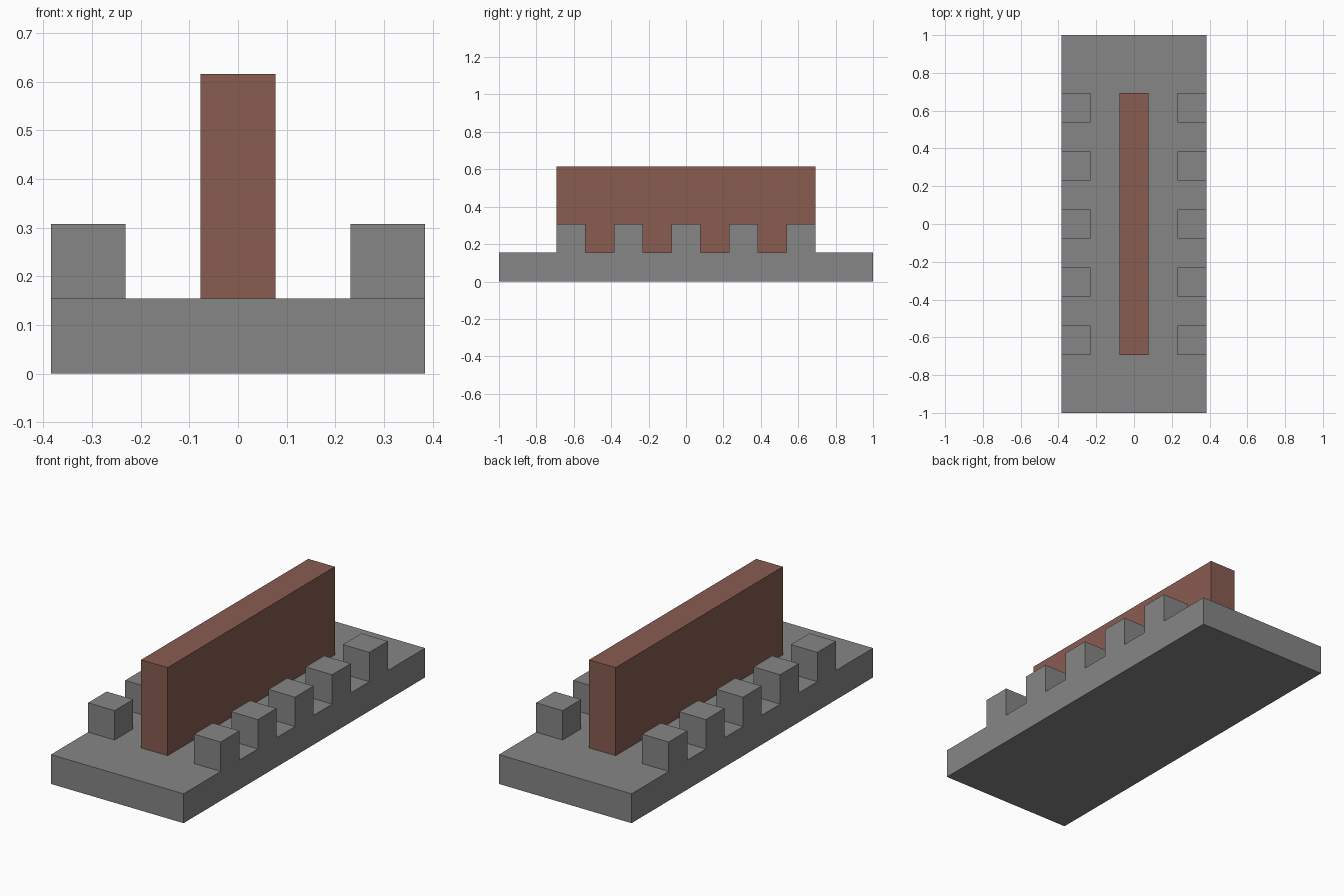
import bpy
import bmesh
from mathutils import Matrix

if "Cube" in bpy.data.objects:
    bpy.data.objects.remove(bpy.data.objects["Cube"], do_unlink=True)

U = 2 / 13  # one block


def material(name, color):
    mat = bpy.data.materials.new(name)
    mat.use_nodes = True
    mat.diffuse_color = color
    mat.node_tree.nodes["Principled BSDF"].inputs["Base Color"].default_value = color
    return mat


def block(name, size, base, mat):
    """Box with its size and the middle of its underside given in blocks."""
    bm = bmesh.new()
    bmesh.ops.create_cube(bm, size=1)
    bm.transform(Matrix.Diagonal((*[s * U for s in size], 1)))
    mesh = bpy.data.meshes.new(name)
    bm.to_mesh(mesh)
    bm.free()
    mesh.materials.append(mat)
    obj = bpy.data.objects.new(name, mesh)
    x, y, z = base
    obj.location = (x * U, y * U, (z + size[2] / 2) * U)
    bpy.context.collection.objects.link(obj)
    return obj


stone = material("stone grey", (0.24, 0.24, 0.24, 1))
brick = material("brick red", (0.246, 0.107, 0.083, 1))

# Slab and central wall
block("base_slab", (5, 13, 1), (0, 0, 0), stone)
block("central_wall", (1, 9, 3), (0, 0, 1), brick)

# Rows of edge blocks along both long sides
for side, x in (("left", 2), ("right", -2)):
    for i in range(5):
        block(f"{side}_edge_block_{i + 1}", (1, 1, 1), (x, 2 * i - 4, 1), stone)
